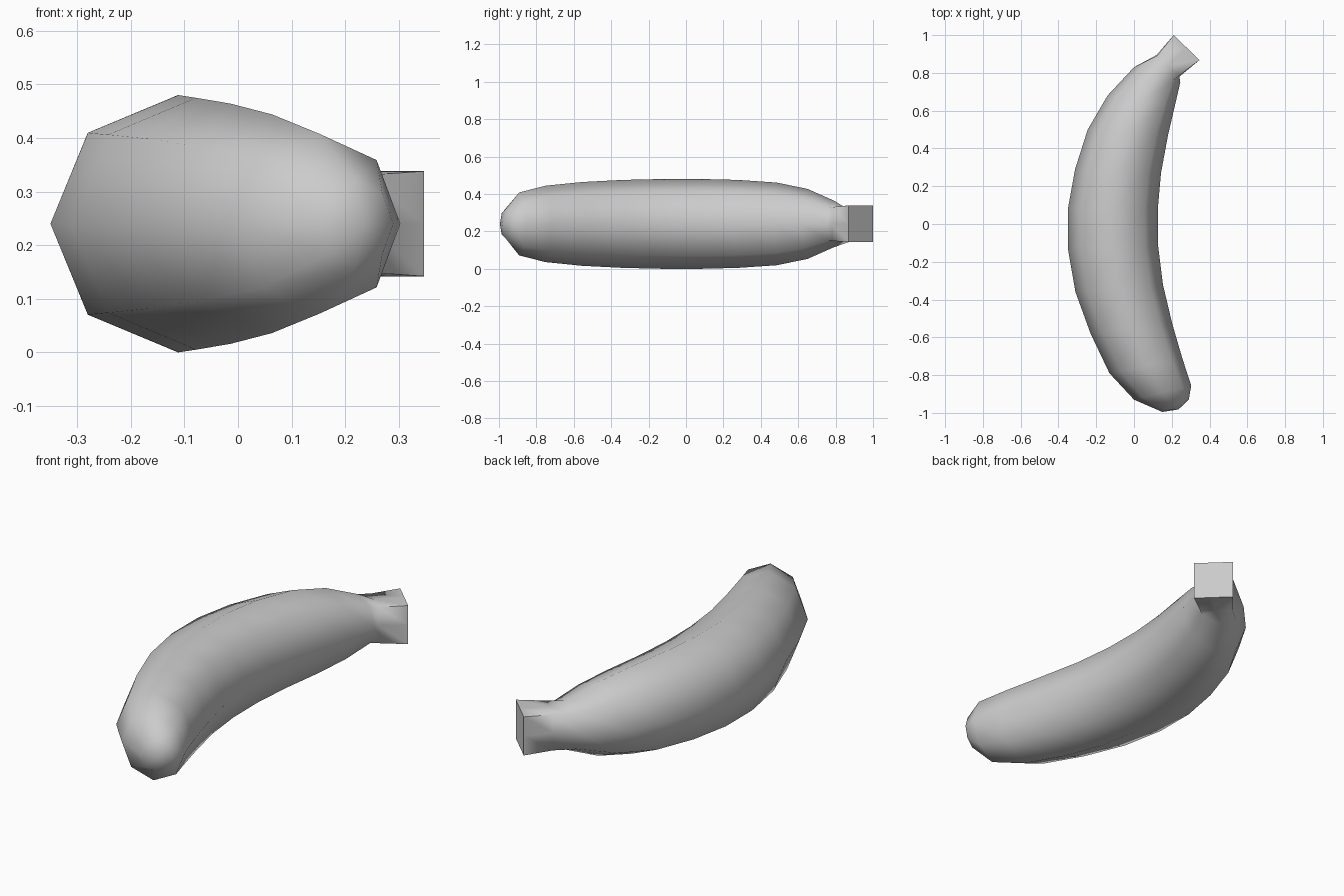
import bpy, bmesh, math
from mathutils import Vector

if "Cube" in bpy.data.objects:
    bpy.data.objects.remove(bpy.data.objects["Cube"])

MID_Z = 0.24
# Eight-sided rings along the bend: outer x, y, inner x, y, half height
RINGS = [
    (0.15, -0.995, 0.29, -0.93, 0.08),
    (0.00, -0.93, 0.303, -0.855, 0.168),
    (-0.13, -0.79, 0.257, -0.715, 0.204),
    (-0.23, -0.58, 0.203, -0.53, 0.224),
    (-0.31, -0.36, 0.153, -0.32, 0.235),
    (-0.35, -0.13, 0.128, -0.12, 0.24),
    (-0.35, 0.08, 0.126, 0.08, 0.24),
    (-0.312, 0.29, 0.143, 0.27, 0.235),
    (-0.245, 0.50, 0.18, 0.47, 0.221),
    (-0.14, 0.68, 0.215, 0.62, 0.187),
    (0.00, 0.83, 0.245, 0.75, 0.125),
]
# Neck and squared stem end; last value blends the octagon into a square
STEM = [
    (0.12, 0.895, 0.24, 0.78, 0.096, 0.8),
    (0.21, 1.00, 0.347, 0.868, 0.098, 1.0),
]


def add_ring(bm, ox, oy, ix, iy, half_h, square=0.0):
    outer, inner = Vector((ox, oy, MID_Z)), Vector((ix, iy, MID_Z))
    centre, half = (outer + inner) / 2, (outer - inner) / 2
    verts = []
    for k in range(8):
        a = k * math.pi / 4
        c, s = math.cos(a), math.sin(a)
        grow = 1 + square * (1 / max(abs(c), abs(s)) - 1)
        verts.append(bm.verts.new(centre + half * c * grow
                                  + Vector((0, 0, half_h * s * grow))))
    return verts


bm = bmesh.new()
rings = [add_ring(bm, *r) for r in RINGS + STEM]

# Skin between neighbouring rings
for a, b in zip(rings, rings[1:]):
    for k in range(8):
        n = (k + 1) % 8
        bm.faces.new((a[k], a[n], b[n], b[k]))

# Blossom end comes to a blunt point, stem end is flat
tip = bm.verts.new((0.235, -0.982, MID_Z))
for k in range(8):
    bm.faces.new((tip, rings[0][(k + 1) % 8], rings[0][k]))
bm.faces.new(rings[-1])
bmesh.ops.recalc_face_normals(bm, faces=bm.faces)

mesh = bpy.data.meshes.new("banana")
bm.to_mesh(mesh)
bm.free()
banana = bpy.data.objects.new("banana", mesh)
bpy.context.collection.objects.link(banana)

# Smooth skin, crisp stem corners
bpy.context.view_layer.objects.active = banana
banana.select_set(True)
bpy.ops.object.shade_smooth_by_angle(angle=math.radians(62))
